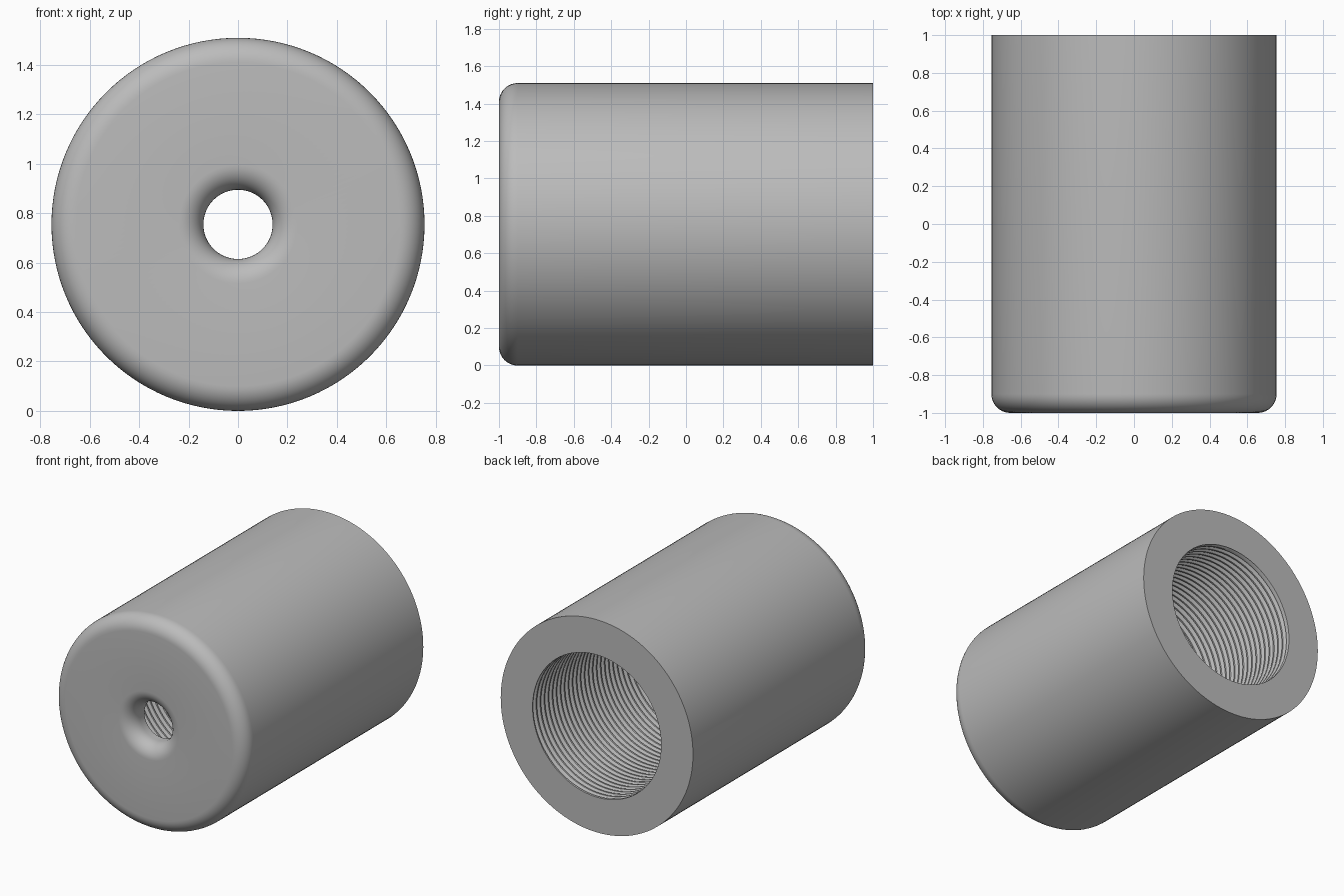
import bpy, bmesh, math
from math import sin, cos, pi

cube = bpy.data.objects.get("Cube")
if cube:
    bpy.data.objects.remove(cube, do_unlink=True)

SEG = 128                 # segments around the axis
R, FILLET, HOLE = 0.755, 0.1, 0.14
BORE, DEPTH, PITCH = 0.505, 0.025, 0.045
FLOOR, FRONT, BACK = -0.85, -1.0, 1.0

grey = bpy.data.materials.new("plain grey")
grey.use_nodes = True
colour = (0.5, 0.5, 0.5, 1)
grey.diffuse_color = colour
grey.node_tree.nodes["Principled BSDF"].inputs["Base Color"].default_value = colour


def around(r, y, j):
    a = 2 * pi * j / SEG
    return (r * cos(a), y, R + r * sin(a))


def finish(bm, name):
    bmesh.ops.remove_doubles(bm, verts=bm.verts, dist=1e-5)
    mesh = bpy.data.meshes.new(name)
    bm.to_mesh(mesh)
    bm.free()
    obj = bpy.data.objects.new(name, mesh)
    bpy.context.collection.objects.link(obj)
    mesh.materials.append(grey)
    bpy.ops.object.select_all(action='DESELECT')
    obj.select_set(True)
    bpy.context.view_layer.objects.active = obj
    bpy.ops.object.shade_smooth_by_angle(angle=math.radians(35))
    return obj


def arc(cr, cy, start, end, n=10):
    return [(cr + FILLET * cos(a), cy + FILLET * sin(a))
            for a in (start + (end - start) * i / n for i in range(n + 1))]


# Sleeve: bore floor, rounded front hole, rounded front rim, wall, back ring
profile = [(BORE, FLOOR), (HOLE, FLOOR)]
profile += arc(HOLE + FILLET, FRONT + FILLET, pi, 1.5 * pi)
profile += arc(R - FILLET, FRONT + FILLET, 1.5 * pi, 2 * pi)
profile += [(R, BACK), (BORE, BACK)]
bm = bmesh.new()
rings = [[bm.verts.new(around(r, y, j)) for j in range(SEG)] for r, y in profile]
for a, b in zip(rings, rings[1:]):
    for j in range(SEG):
        k = (j + 1) % SEG
        bm.faces.new((a[j], a[k], b[k], b[j]))
finish(bm, "sleeve")

# Threaded bore: a helical groove, clipped flush at both ends
steps = ((0.0, 0.0), (0.25, 0.0), (0.625, DEPTH))
S = len(steps)
turns = math.ceil((BACK - FLOOR) / PITCH) + 2
bm = bmesh.new()
rows = []
for t in range(turns):
    for frac, cut in steps:
        row = []
        for j in range(SEG):
            y = FLOOR + PITCH * (t - 1 + frac + j / SEG)
            fade = max(0, min(1, (y - FLOOR) / PITCH, 2 * (BACK - y) / PITCH))
            y = max(FLOOR, min(BACK, y))
            row.append(bm.verts.new(around(BORE + cut * fade, y, j)))
        rows.append(row)
last = len(rows) - 1
for i in range(last):
    for j in range(SEG):
        if j < SEG - 1:
            c, d = rows[i + 1][j + 1], rows[i][j + 1]
        else:             # the seam climbs by one turn
            c, d = rows[min(i + 1 + S, last)][0], rows[min(i + S, last)][0]
        quad = (rows[i][j], rows[i + 1][j], c, d)
        if len(set(quad)) == 4:
            bm.faces.new(quad)
# Close the first turn at the seam
for i in range(S):
    bm.faces.new((rows[0][SEG - 1], rows[i + 1][0], rows[i][0]))
bmesh.ops.dissolve_degenerate(bm, dist=1e-6, edges=bm.edges)
finish(bm, "threaded_bore")
